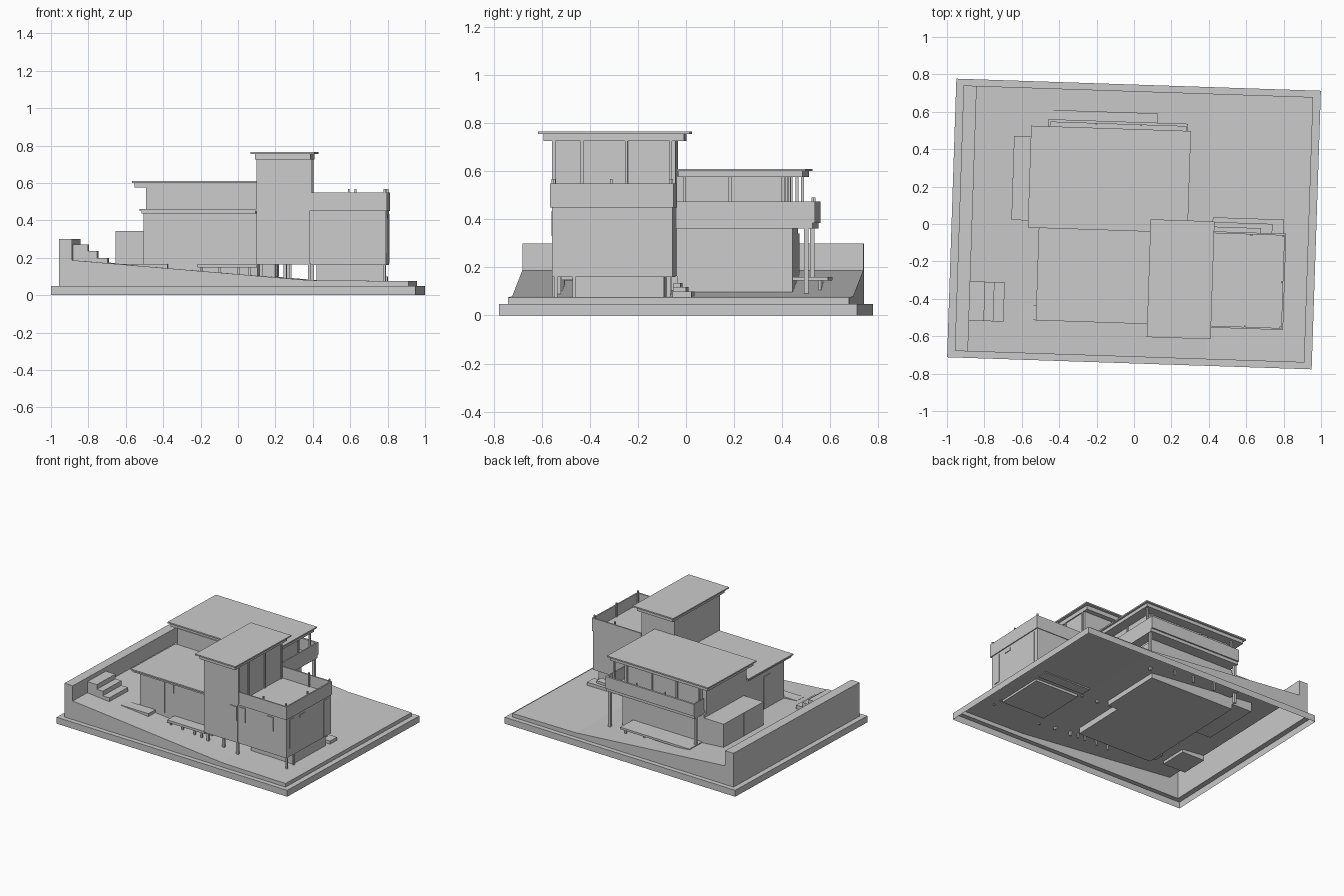
import bpy, bmesh, math
from mathutils import Matrix

# The whole plot is turned slightly about z
TURN = Matrix.Rotation(math.radians(-1.9), 4, 'Z')


def finish(name, bm):
    bmesh.ops.recalc_face_normals(bm, faces=bm.faces)
    me = bpy.data.meshes.new(name)
    bm.to_mesh(me)
    bm.free()
    me.transform(TURN)
    ob = bpy.data.objects.new(name, me)
    bpy.context.collection.objects.link(ob)
    return ob


def box(name, x0, x1, y0, y1, z0, z1):
    bm = bmesh.new()
    bmesh.ops.create_cube(bm, size=1)
    for v in bm.verts:
        v.co = (x0 if v.co.x < 0 else x1, y0 if v.co.y < 0 else y1, z0 if v.co.z < 0 else z1)
    return finish(name, bm)


def post(name, x, y, z0, z1, r=0.006):
    return box(name, x - r, x + r, y - r, y + r, z0, z1)


def roof(name, x0, x1, y0, y1, z0, z1, lip=0.022):
    # fascia slab with a thin wider plate on top
    box(name + "_fascia", x0 + lip, x1 - lip, y0 + lip, y1 - lip, z0, z1 - 0.01)
    box(name + "_plate", x0, x1, y0, y1, z1 - 0.01, z1)


# Hollow plinth: side walls and a rim, open below
bm = bmesh.new()
def ring(x, y, z):
    return [bm.verts.new((a * x, b * y, z)) for a, b in ((-1, -1), (1, -1), (1, 1), (-1, 1))]
rings = [ring(0.975, 0.745, 0), ring(0.975, 0.745, 0.048), ring(0.935, 0.71, 0.048)]
for a, b in zip(rings, rings[1:]):
    for i in range(4):
        j = (i + 1) % 4
        bm.faces.new((a[i], a[j], b[j], b[i]))
finish("plinth", bm)

# Sloping terrain with the retaining wall on the left, open below
profile = [(-0.935, 0.048), (-0.935, 0.30), (-0.865, 0.30), (-0.865, 0.187),
           (0.40, 0.08), (0.935, 0.075), (0.935, 0.048)]
bm = bmesh.new()
f = [bm.verts.new((x, -0.71, z)) for x, z in profile]
k = [bm.verts.new((x, 0.71, z)) for x, z in profile]
bm.faces.new(f)
bm.faces.new(k[::-1])
for i in range(len(profile) - 1):
    bm.faces.new((f[i], f[i + 1], k[i + 1], k[i]))
finish("terrain", bm)

# Garden steps by the retaining wall
for i, (x, z) in enumerate([(-0.785, 0.27), (-0.735, 0.235), (-0.68, 0.20)]):
    box(f"garden_step_{i}", -0.865, x, -0.545, -0.335, 0.15, z)

# Front low wing
box("front_wing_foundation", -0.49, 0.118, -0.45, -0.03, 0.06, 0.165)
box("front_wing_wall", -0.49, 0.118, -0.45, -0.03, 0.165, 0.437)
roof("front_wing_roof", -0.508, 0.118, -0.532, -0.03, 0.437, 0.46, 0.008)
box("front_window", -0.252, -0.205, -0.456, -0.45, 0.33, 0.43)
box("front_door", -0.285, -0.28, -0.455, -0.45, 0.165, 0.435)
box("left_door", -0.495, -0.49, -0.30, -0.22, 0.165, 0.40)

# Front terrace and porch deck
box("front_terrace", -0.60, -0.36, -0.53, -0.45, 0.145, 0.166)
box("front_porch_deck", -0.20, 0.118, -0.532, -0.45, 0.148, 0.166)
for i, x in enumerate((-0.18, -0.08, 0.02, 0.08)):
    post(f"porch_post_{i}", x, -0.515, 0.07, 0.15)

# Tower
box("tower_wall", 0.118, 0.40, -0.54, -0.03, 0.165, 0.73)
roof("tower_roof", 0.088, 0.43, -0.602, 0.028, 0.725, 0.765)
box("tower_window_front", 0.335, 0.396, -0.546, -0.54, 0.33, 0.435)
for i, y in enumerate((-0.42, -0.235, -0.05)):
    box(f"tower_side_mullion_{i}", 0.40, 0.408, y - 0.006, y + 0.006, 0.46, 0.727)
box("tower_corner_pier", 0.40, 0.412, -0.545, -0.53, 0.46, 0.727)
for i, (x, y) in enumerate([(0.14, -0.52), (0.27, -0.52), (0.40, -0.535), (0.27, -0.06), (0.40, -0.06)]):
    post(f"tower_post_{i}", x, y, 0.07, 0.17, 0.008)

# Right wing with roof terrace
box("right_wing_foundation", 0.435, 0.79, -0.435, -0.065, 0.06, 0.165)
box("right_wing_wall", 0.40, 0.808, -0.53, -0.03, 0.16, 0.45)
box("roof_terrace_floor", 0.40, 0.815, -0.54, -0.025, 0.45, 0.462)
box("terrace_parapet_front", 0.40, 0.815, -0.54, -0.53, 0.46, 0.548)
box("terrace_parapet_right", 0.805, 0.815, -0.54, -0.025, 0.46, 0.548)
box("terrace_parapet_back", 0.40, 0.815, -0.035, -0.025, 0.46, 0.548)
for i, (x, y) in enumerate([(0.61, -0.527), (0.802, -0.527), (0.802, -0.285),
                            (0.802, -0.038), (0.63, -0.038)]):
    post(f"terrace_rail_post_{i}", x, y, 0.46, 0.567, 0.005)
for i, x in enumerate((0.412, 0.648)):
    box(f"right_wing_window_{i}", x, x + 0.05, -0.536, -0.53, 0.33, 0.435)
box("right_wing_corner_window", 0.808, 0.813, -0.495, -0.445, 0.22, 0.435)
box("right_wing_slot_window", 0.808, 0.813, -0.385, -0.325, 0.41, 0.43)
box("right_wing_side_door", 0.808, 0.813, -0.115, -0.06, 0.17, 0.435)
for i, (x, y) in enumerate([(0.80, -0.515), (0.80, -0.44)]):
    post(f"right_wing_post_{i}", x, y, 0.07, 0.165)

# Entry steps behind the right wing
for i in range(3):
    box(f"entry_step_{i}", 0.42, 0.80 - 0.06 * i, -0.03, 0.05 - 0.025 * i,
        0.07, 0.10 + 0.018 * i)

# Back block, lower floor
box("back_foundation", -0.49, 0.20, -0.03, 0.45, 0.06, 0.165)
box("back_lower_wall", -0.49, 0.20, -0.03, 0.45, 0.165, 0.365)
box("garage_door", 0.20, 0.206, 0.11, 0.44, 0.10, 0.345)

# Back block, balcony
box("balcony_slab", -0.475, 0.272, -0.035, 0.535, 0.362, 0.385)
box("balcony_parapet_back", -0.475, 0.272, 0.53, 0.545, 0.385, 0.475)
box("balcony_parapet_right", 0.262, 0.272, -0.035, 0.545, 0.385, 0.475)
box("balcony_parapet_left", -0.475, -0.465, 0.43, 0.545, 0.385, 0.475)
for i, x in enumerate((-0.465, 0.26)):
    post(f"balcony_post_{i}", x, 0.51, 0.07, 0.365, 0.009)
for i, x in enumerate((-0.22, 0.02)):
    post(f"balcony_rail_post_{i}", x, 0.528, 0.385, 0.49, 0.004)

# Back block, upper floor
box("back_upper_wall", -0.49, 0.20, -0.03, 0.42, 0.365, 0.58)
for i, y in enumerate((0.0, 0.19, 0.41)):
    box(f"upper_side_mullion_{i}", 0.20, 0.208, y - 0.006, y + 0.006, 0.385, 0.58)
for i, x in enumerate((-0.45, -0.24, -0.03, 0.18)):
    box(f"upper_back_mullion_{i}", x - 0.006, x + 0.006, 0.42, 0.428, 0.385, 0.58)
for i, x in enumerate((-0.465, 0.255)):
    post(f"upper_roof_post_{i}", x, 0.47, 0.385, 0.58)
roof("back_roof", -0.567, 0.288, -0.038, 0.507, 0.575, 0.61, 0.014)

# Side store against the left wall
box("side_store", -0.656, -0.49, 0.0, 0.45, 0.10, 0.342)
box("side_store_joint", -0.659, -0.656, 0.22, 0.225, 0.17, 0.342)

# Back deck on short legs
box("back_deck", -0.475, 0.11, 0.45, 0.595, 0.145, 0.16)
for i, x in enumerate((-0.25, -0.07, 0.09)):
    post(f"back_deck_leg_{i}", x, 0.56, 0.07, 0.147)
